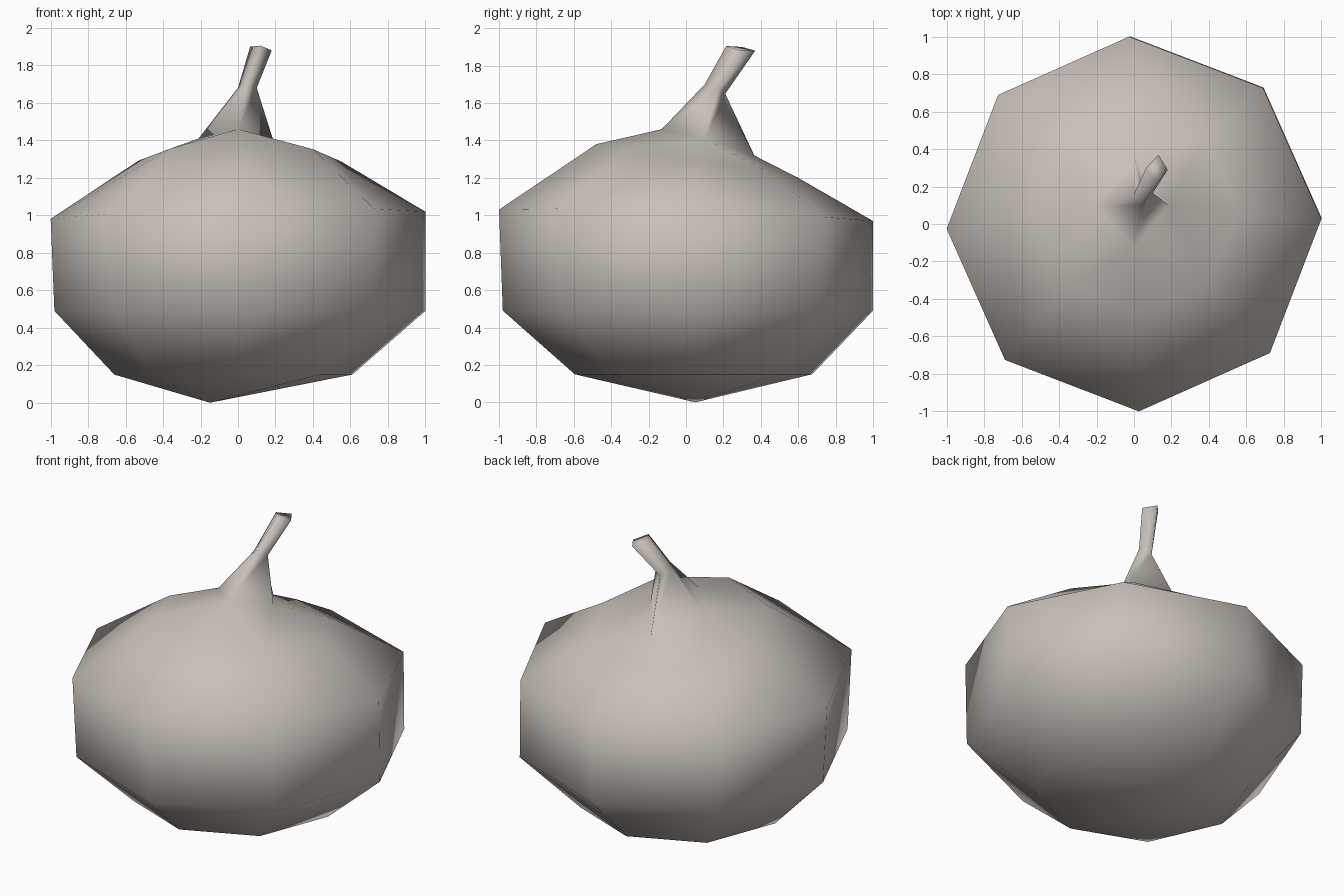
import bpy, bmesh, math

if "Cube" in bpy.data.objects:
    bpy.data.objects.remove(bpy.data.objects["Cube"])

SIDES = 8
TURN = math.radians(1.5)

mat = bpy.data.materials.new("warm grey")
mat.diffuse_color = (0.58, 0.53, 0.49, 1)
mat.use_nodes = True
mat.node_tree.nodes["Principled BSDF"].inputs["Base Color"].default_value = mat.diffuse_color

bm = bmesh.new()


def ring(cx, cy, r, z, slope_x=0, slope_y=0):
    """Eight-sided ring, tilted by the slopes."""
    pts = []
    for i in range(SIDES):
        a = TURN + i * math.tau / SIDES
        dx, dy = r * math.cos(a), r * math.sin(a)
        pts.append(bm.verts.new((cx + dx, cy + dy, z + slope_x * dx + slope_y * dy)))
    return pts


def bridge(a, b):
    """Quads between two rings of equal count."""
    n = len(a)
    for i in range(n):
        j = (i + 1) % n
        bm.faces.new((a[i], a[j], b[j], b[i]))


# body rings, bottom to top
body = [
    ring(-0.025, 0.04, 0.635, 0.15),
    ring(0.01, 0.01, 0.99, 0.49),
    ring(0.0, 0.0, 1.0, 1.0, 0.02, -0.03),
    ring(0.01, 0.06, 0.54, 1.29, 0, -0.167),
]
for lo, hi in zip(body, body[1:]):
    bridge(lo, hi)

# off-centre bottom point
tip = bm.verts.new((-0.15, 0.05, 0))
for i in range(SIDES):
    bm.faces.new((body[0][(i + 1) % SIDES], body[0][i], tip))

# four-sided leaning stem: right, back, left, front corners
stem = [[bm.verts.new(p) for p in level] for level in (
    [(0.185, 0.10, 1.41), (0.0, 0.365, 1.32), (-0.21, 0.10, 1.41), (0.0, -0.13, 1.46)],
    [(0.10, 0.165, 1.68), (0.04, 0.21, 1.65), (0.0, 0.16, 1.68), (0.045, 0.10, 1.70)],
    [(0.18, 0.29, 1.88), (0.13, 0.37, 1.88), (0.065, 0.30, 1.90), (0.12, 0.215, 1.905)],
)]
for lo, hi in zip(stem, stem[1:]):
    bridge(lo, hi)
bm.faces.new(stem[-1])

# shoulder: eight body corners gathered into four stem corners
top, base = body[-1], stem[0]
for k in range(4):
    i = 2 * k
    nxt = (k + 1) % 4
    bm.faces.new((top[i], top[i + 1], base[k]))
    bm.faces.new((top[i + 1], top[(i + 2) % SIDES], base[nxt]))
    bm.faces.new((top[i + 1], base[nxt], base[k]))

bmesh.ops.recalc_face_normals(bm, faces=bm.faces[:])
for f in bm.faces:
    f.smooth = True

mesh = bpy.data.meshes.new("pumpkin_with_stem")
bm.to_mesh(mesh)
bm.free()
mesh.materials.append(mat)
obj = bpy.data.objects.new("pumpkin_with_stem", mesh)
bpy.context.collection.objects.link(obj)
